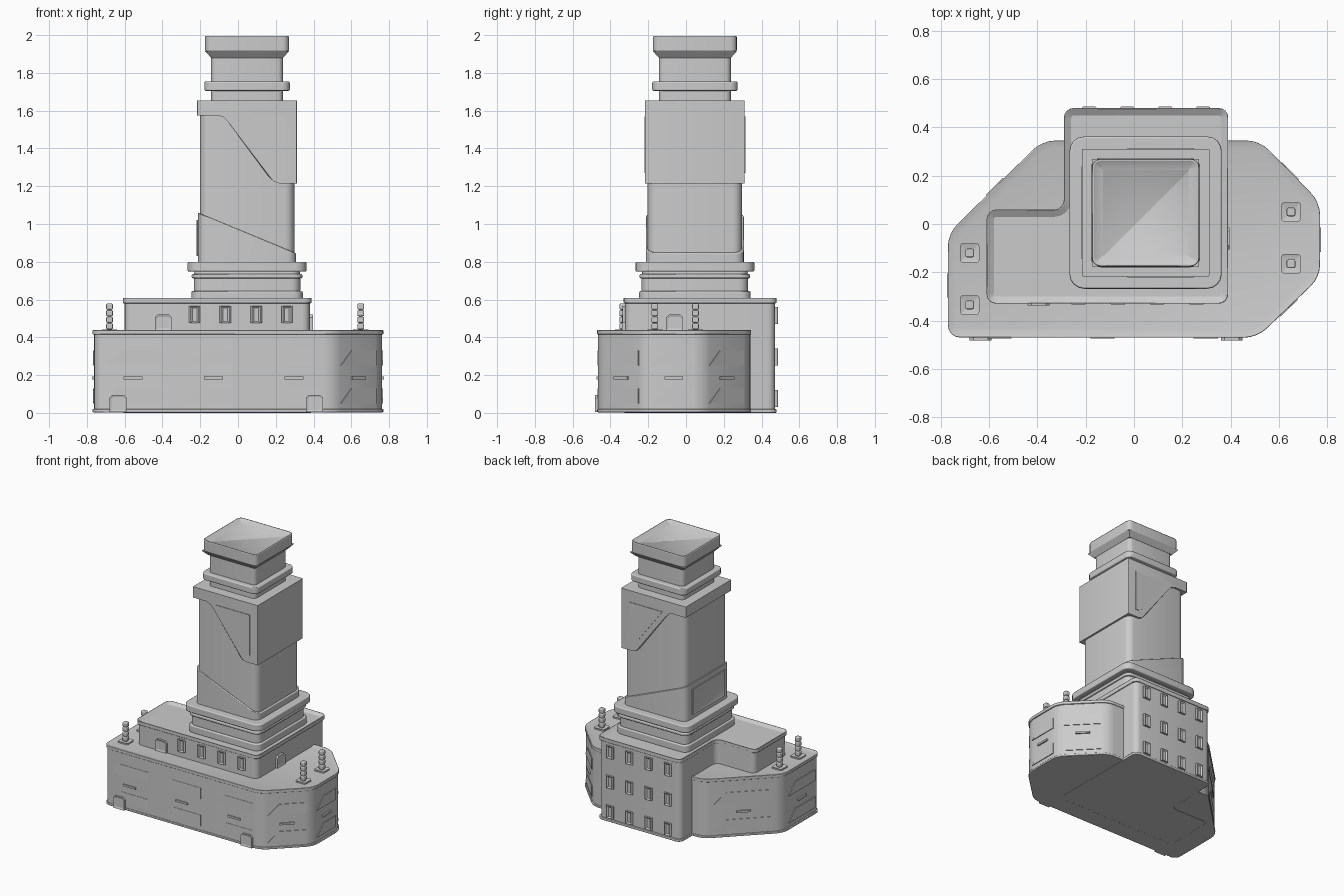
import bpy, bmesh, math
from mathutils import Vector

cube = bpy.data.objects.get("Cube")
if cube:
    bpy.data.objects.remove(cube, do_unlink=True)

grey = bpy.data.materials.new("concrete_grey")
grey.use_nodes = True
grey.diffuse_color = (0.6, 0.6, 0.6, 1)
grey.node_tree.nodes["Principled BSDF"].inputs["Base Color"].default_value = (0.6, 0.6, 0.6, 1)
UP = Vector((0, 0, 1))


def prism(name, pts, vec, radius=0, inset=0, depth=0, soft=0, taper=1):
    """Extrude an outline; round upright edges, sink the end face, soften rims."""
    bm = bmesh.new()
    vec = Vector(vec)
    base = bm.faces.new([bm.verts.new(p) for p in pts])
    centre = base.calc_center_median()
    low = list(base.verts)
    ext = bmesh.ops.extrude_face_region(bm, geom=[base], use_keep_orig=True)
    bmesh.ops.translate(bm, verts=[v for v in ext["geom"] if isinstance(v, bmesh.types.BMVert)], vec=vec)
    for v in low:
        v.co = centre + (v.co - centre) * taper
    if radius:
        edges = [e for e in bm.edges
                 if abs((e.verts[0].co - e.verts[1].co).normalized().z) > 0.8]
        bmesh.ops.bevel(bm, geom=edges, offset=radius, segments=4, profile=0.5,
                        affect='EDGES', clamp_overlap=True)
    bmesh.ops.recalc_face_normals(bm, faces=bm.faces)
    if inset:
        end = max(bm.faces, key=lambda f: f.calc_center_median().dot(vec))
        bmesh.ops.inset_region(bm, faces=[end], thickness=inset, use_even_offset=True)
        bmesh.ops.translate(bm, verts=end.verts, vec=vec.normalized() * -depth)
    mesh = bpy.data.meshes.new(name)
    bm.to_mesh(mesh)
    bm.free()
    ob = bpy.data.objects.new(name, mesh)
    bpy.context.collection.objects.link(ob)
    mesh.materials.append(grey)
    if radius:
        bpy.ops.object.select_all(action='DESELECT')
        ob.select_set(True)
        bpy.context.view_layer.objects.active = ob
        bpy.ops.object.shade_smooth_by_angle(angle=math.radians(30))
    if soft:
        mod = ob.modifiers.new("soft_edges", 'BEVEL')
        mod.width, mod.segments = soft, 2
        mod.angle_limit = math.radians(40)
        mod.harden_normals = True
    return ob


def slab(name, outline, z0, z1, scale=1, **kw):
    cx = (min(p[0] for p in outline) + max(p[0] for p in outline)) / 2
    cy = (min(p[1] for p in outline) + max(p[1] for p in outline)) / 2
    pts = [(cx + (x - cx) * scale, cy + (y - cy) * scale, z0) for x, y in outline]
    return prism(name, pts, (0, 0, z1 - z0), **kw)


def square(cx, cy, h):
    return [(cx - h, cy - h), (cx + h, cy - h), (cx + h, cy + h), (cx - h, cy + h)]


def plate(name, origin, t, pts, thick, **kw):
    """Flat detail on a wall: t runs along the wall, points are (along, up)."""
    t = Vector((t[0], t[1], 0)).normalized()
    return prism(name, [Vector(origin) + t * u + UP * v for u, v in pts], t.cross(UP) * thick, **kw)


def rect(w, z0, z1):
    return [(-w / 2, z0), (w / 2, z0), (w / 2, z1), (-w / 2, z1)]


def door(name, origin, t, z0, z1):
    w, c = 0.09, 0.015
    plate(name, origin, t, [(-w / 2, z0), (w / 2, z0), (w / 2, z1 - c), (w / 2 - c, z1),
                            (c - w / 2, z1), (-w / 2, z1 - c)], 0.018, inset=0.012, depth=0.004)


def window(name, origin, t, z):
    plate(name, origin, t, rect(0.06, z - 0.045, z + 0.045), 0.016,
          radius=0.012, inset=0.01, depth=0.008)


# Wide podium with chamfered ends
podium = [(-0.77, -0.47), (0.51, -0.47), (0.77, -0.22), (0.77, 0.09),
          (0.52, 0.345), (-0.38, 0.345), (-0.77, -0.04)]
slab("podium_walls", podium, 0.003, 0.425, scale=0.99, radius=0.05)
slab("podium_foot", podium, 0.003, 0.02, radius=0.05, soft=0.005)
slab("podium_roof_rim", podium, 0.415, 0.44, radius=0.05, inset=0.03, depth=0.008, soft=0.005)

# L-shaped hall rising through the podium
hall = [(-0.61, -0.33), (0.39, -0.33), (0.39, 0.48), (-0.29, 0.48), (-0.29, 0.06), (-0.61, 0.06)]
slab("hall_walls", hall, 0, 0.59, scale=0.98, radius=0.04)
slab("hall_foot", hall, 0, 0.02, radius=0.04, soft=0.005)
slab("hall_roof_rim", hall, 0.58, 0.612, radius=0.04, inset=0.03, depth=0.018, soft=0.006)

# Relief panels and slim bars around the podium walls
for i, a in enumerate(podium):
    b = podium[(i + 1) % len(podium)]
    if i == 4:
        continue
    a, b = Vector((*a, 0)), Vector((*b, 0))
    t = (b - a).normalized()
    out = t.cross(UP)
    count = max(1, round((b - a).length / 0.42))
    w = (b - a).length / count * 0.36
    for k in range(count):
        o = a.lerp(b, (k + 0.5) / count) - out * 0.01
        for z in (0.05, 0.25):
            plate("relief_panel", o, t, [(-w, z), (w, z), (w, z + 0.08),
                                         (0.08 - w, z + 0.08)], 0.008)
        plate("wall_bar", o, t, rect(0.1, 0.178, 0.192), 0.014)

# Doors
for x in (-0.635, 0.405):
    door("podium_door", (x, -0.465, 0), (1, 0), 0.004, 0.095)
door("hall_front_door", (-0.395, -0.32, 0), (1, 0), 0.435, 0.52)
door("hall_side_door", (0.378, -0.06, 0), (0, 1), 0.435, 0.52)

# Windows on the hall
for k in range(4):
    window("front_window", (-0.23 + 0.163 * k, -0.32, 0), (1, 0), 0.52)
    for z in (0.075, 0.295, 0.515):
        window("back_window", (-0.185 + 0.157 * k, 0.47, 0), (-1, 0), z)

# Roof masts made of stacked blocks
for x, y in ((-0.68, -0.12), (-0.68, -0.335), (0.65, 0.05), (0.65, -0.165)):
    slab("mast_foot", square(x, y, 0.04), 0.43, 0.442, radius=0.012, inset=0.012, depth=0.004)
    slab("mast_core", square(x, y, 0.01), 0.43, 0.575)
    for k in range(4):
        z = 0.442 + 0.035 * k
        slab("mast_block", square(x, y, 0.018), z, z + 0.032, soft=0.007)

# Tower stages stacked from bottom to top
CX, CY = 0.048, 0.047
for name, h, z0, z1, r in (
        ("tower_step", 0.295, 0.59, 0.645, 0.05), ("tower_plinth", 0.282, 0.64, 0.715, 0.05),
        ("tower_band", 0.293, 0.712, 0.735, 0.05), ("tower_neck", 0.28, 0.73, 0.75, 0.05),
        ("tower_ledge", 0.315, 0.748, 0.8, 0.06), ("tower_shaft", 0.25, 0.79, 1.64, 0.05),
        ("crown_neck", 0.19, 1.63, 1.9, 0.03), ("crown_ring", 0.226, 1.705, 1.755, 0.04)):
    slab(name, square(CX, CY, h), z0, z1, radius=r, soft=0.008 if h > 0.2 and h != 0.25 else 0)
slab("crown_flare", square(CX, CY, 0.222), 1.88, 1.915, radius=0.035, taper=0.86)
slab("crown_cap", square(CX, CY, 0.222), 1.912, 2.0, radius=0.035, inset=0.045, depth=0.025, soft=0.01)


# Cladding sleeves with sloping edges wrapped around the shaft
def sleeve(name, h, profile, soft):
    prism(name, [(CX + x, CY - h, z) for x, z in profile], (0, 2 * h, 0), radius=0.05, soft=soft)


S = 0.264
sleeve("upper_cladding", S, [(-S, 1.655), (-S, 1.575), (-0.155, 1.575), (-0.125, 1.565), (-0.1, 1.54),
                             (0.115, 1.25), (0.14, 1.225), (0.17, 1.215), (S, 1.215), (S, 1.655)], 0.007)
sleeve("lower_cladding", 0.26, [(-0.26, 0.79), (0.26, 0.79), (0.26, 0.845), (-0.26, 1.06)], 0.005)

# Flat panels on the cladding
for s in (-1, 1):
    pts = [(-0.075, 1.57), (0.2, 1.57), (0.2, 1.27), (0.17, 1.27), (0.13, 1.3)]
    plate("cladding_panel", (CX, CY + s * S, 0), (-s, 0), [(-s * u, v) for u, v in pts], 0.004)
plate("tower_hatch", (CX - 0.26, CY, 0), (0, -1), rect(0.38, 0.83, 1.02), 0.008,
      radius=0.02, inset=0.015, depth=0.006)
